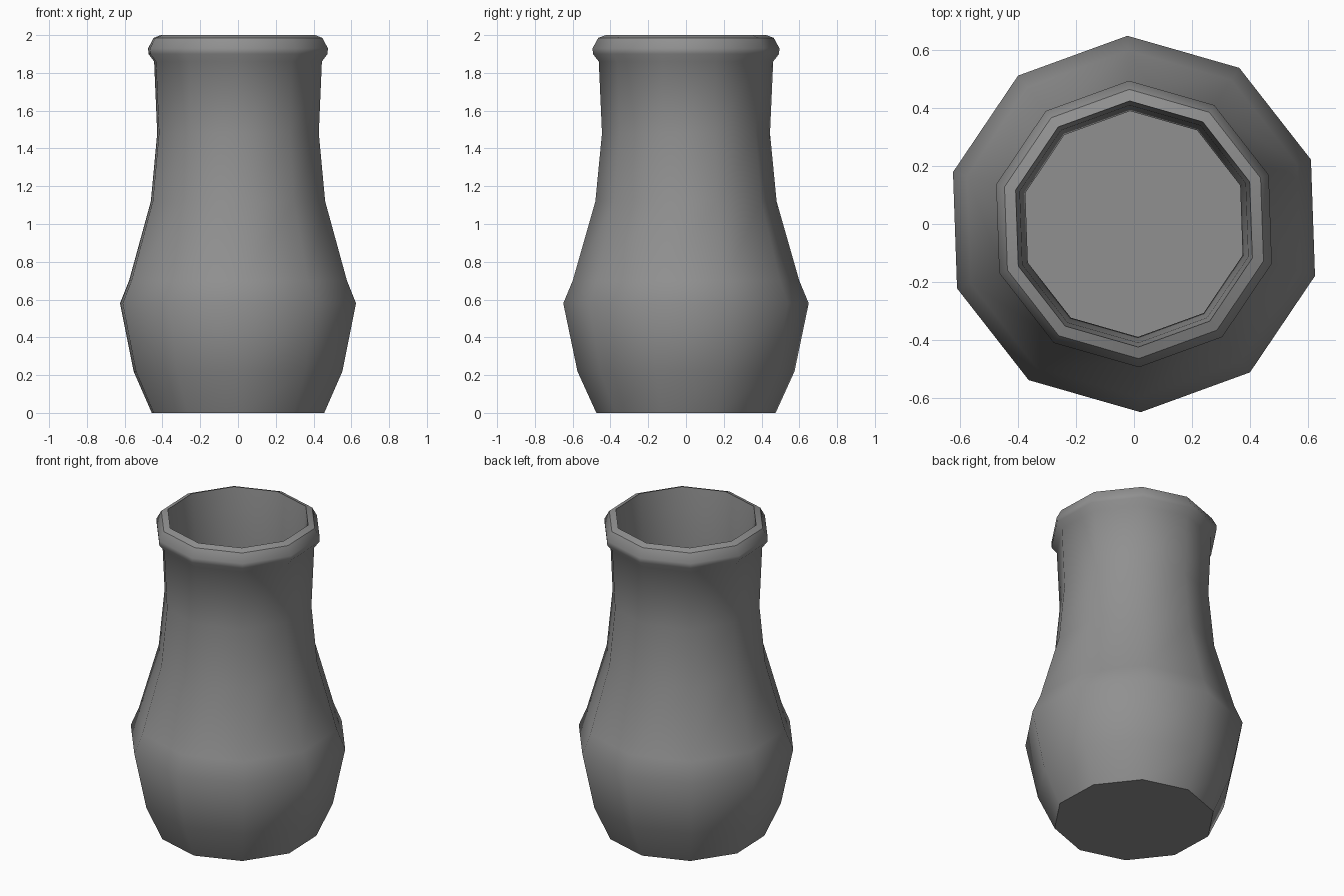
import bpy, bmesh, math

cube = bpy.data.objects.get("Cube")
if cube:
    bpy.data.objects.remove(cube, do_unlink=True)

SIDES = 10
TWIST = math.radians(92)

# One plain glaze colour
clay = bpy.data.materials.new("grey_clay")
clay.use_nodes = True
grey = (0.28, 0.28, 0.28, 1)
clay.diffuse_color = grey
clay.node_tree.nodes["Principled BSDF"].inputs["Base Color"].default_value = grey

# Radius and height, from the foot up the outside, over the lip, down the inside
outside = [(0.475, 0), (0.575, 0.22), (0.65, 0.58), (0.60, 0.70),
           (0.48, 1.12), (0.445, 1.48), (0.462, 1.86)]
lip = [(0.493, 1.90), (0.495, 1.93), (0.465, 1.985), (0.425, 2.0)]
inside = [(0.41, 1.86), (0.39, 1.48), (0.425, 1.12), (0.545, 0.70),
          (0.595, 0.58), (0.52, 0.24), (0.44, 0.06)]


def ring(bm, radius, z):
    angles = [TWIST + math.tau * i / SIDES for i in range(SIDES)]
    return [bm.verts.new((radius * math.cos(a), radius * math.sin(a), z)) for a in angles]


def lathe(name, profile):
    bm = bmesh.new()
    rings = [ring(bm, r, z) for r, z in profile]
    for low, high in zip(rings, rings[1:]):
        for i in range(SIDES):
            j = (i + 1) % SIDES
            bm.faces.new((low[i], low[j], high[j], high[i]))
    # Underside and inner floor
    bm.faces.new(rings[0][::-1])
    bm.faces.new(rings[-1])
    bmesh.ops.recalc_face_normals(bm, faces=bm.faces)
    mesh = bpy.data.meshes.new(name)
    bm.to_mesh(mesh)
    bm.free()
    mesh.materials.append(clay)
    obj = bpy.data.objects.new(name, mesh)
    bpy.context.collection.objects.link(obj)
    return obj


vase = lathe("vase", outside + lip + inside)

# Smooth walls, crisp lip and foot
bpy.ops.object.select_all(action="DESELECT")
vase.select_set(True)
bpy.context.view_layer.objects.active = vase
bpy.ops.object.shade_smooth_by_angle(angle=math.radians(40))
